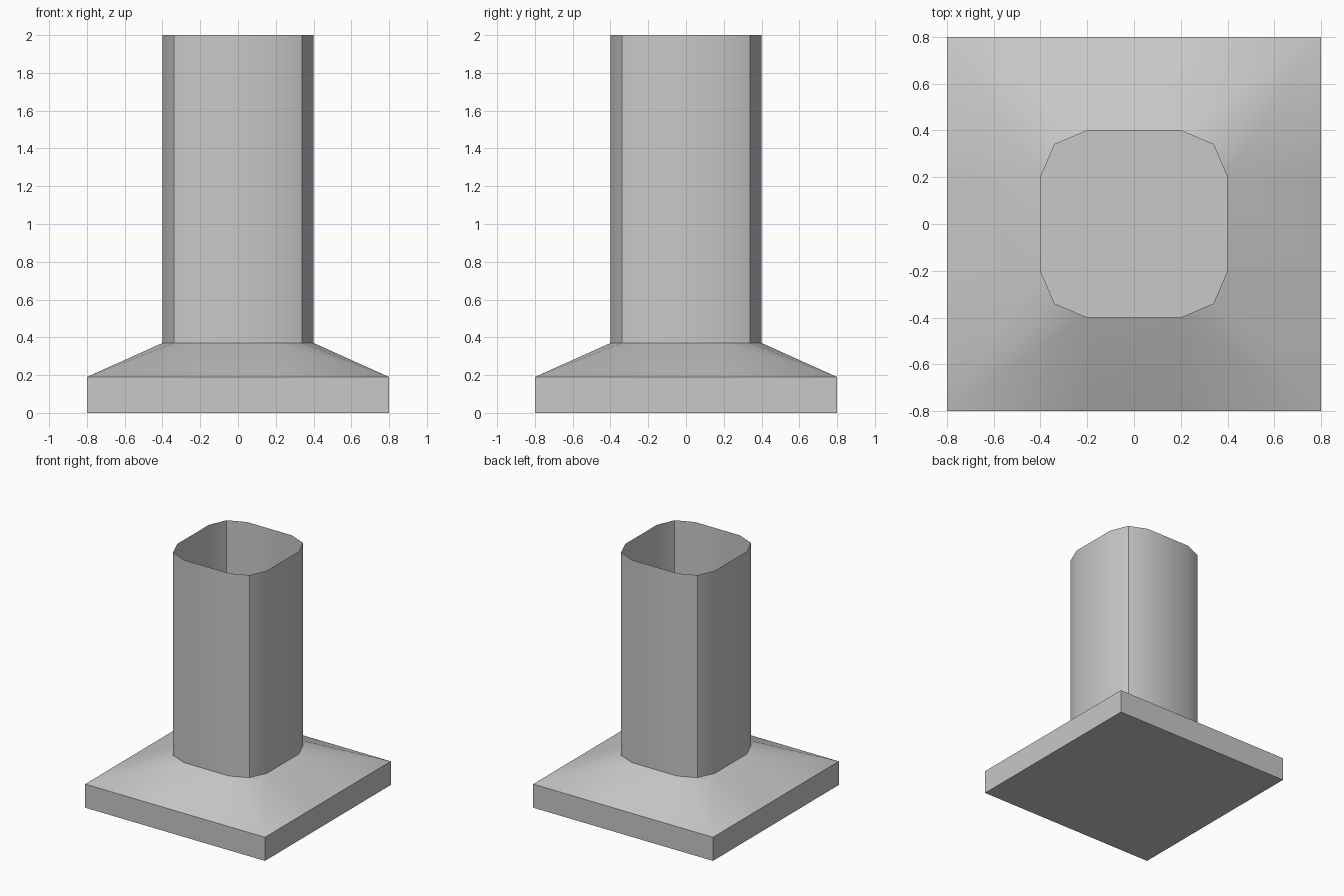
import bpy
import bmesh
import math
from mathutils import Matrix

cube = bpy.data.objects.get("Cube")
if cube:
    bpy.data.objects.remove(cube)

stone = bpy.data.materials.new("grey_stone")
stone.use_nodes = True
grey = (0.58, 0.58, 0.58, 1)
stone.diffuse_color = grey
stone.node_tree.nodes["Principled BSDF"].inputs["Base Color"].default_value = grey

# Outlines for one quarter turn: side point, corner, side point
SHAFT = [(0.4, 0.2), (0.34, 0.34), (0.2, 0.4)]
PLINTH = [(0.8, 0.2), (0.8, 0.8), (0.2, 0.8)]
PLINTH_TOP, SHAFT_BOTTOM, SHAFT_TOP = 0.19, 0.37, 2.0


def ring(bm, quarter, z):
    """Repeat a quarter outline four times around the vertical axis."""
    verts = []
    for turn in range(4):
        rot = Matrix.Rotation(turn * math.pi / 2, 3, "Z")
        for x, y in quarter:
            p = rot @ Matrix.Translation((x, y, z)).to_translation()
            verts.append(bm.verts.new(p))
    return verts


def skirt(bm, low, high, split=False):
    """Join two rings; split folds the corner panels toward the lower corner."""
    n = len(low)
    for i in range(n):
        j = (i + 1) % n
        a, b, c, d = low[i], low[j], high[j], high[i]
        if split and i % 3 == 0:
            bm.faces.new((a, b, d))
            bm.faces.new((b, c, d))
        elif split and i % 3 == 1:
            bm.faces.new((a, b, c))
            bm.faces.new((a, c, d))
        else:
            bm.faces.new((a, b, c, d))


def finish(bm, name):
    mesh = bpy.data.meshes.new(name)
    bm.to_mesh(mesh)
    bm.free()
    mesh.materials.append(stone)
    obj = bpy.data.objects.new(name, mesh)
    bpy.context.collection.objects.link(obj)
    bpy.ops.object.select_all(action="DESELECT")
    obj.select_set(True)
    bpy.context.view_layer.objects.active = obj
    bpy.ops.object.shade_smooth_by_angle(angle=math.radians(30))


# Square plinth with a sloped top, closed underneath
bm = bmesh.new()
foot = ring(bm, PLINTH, 0)
rim = ring(bm, PLINTH, PLINTH_TOP)
neck = ring(bm, SHAFT, SHAFT_BOTTOM)
skirt(bm, foot, rim)
skirt(bm, rim, neck, split=True)
bm.faces.new(foot[::-1])
finish(bm, "plinth")

# Hollow shaft, open at the top
bm = bmesh.new()
skirt(bm, ring(bm, SHAFT, SHAFT_BOTTOM), ring(bm, SHAFT, SHAFT_TOP))
finish(bm, "shaft")
